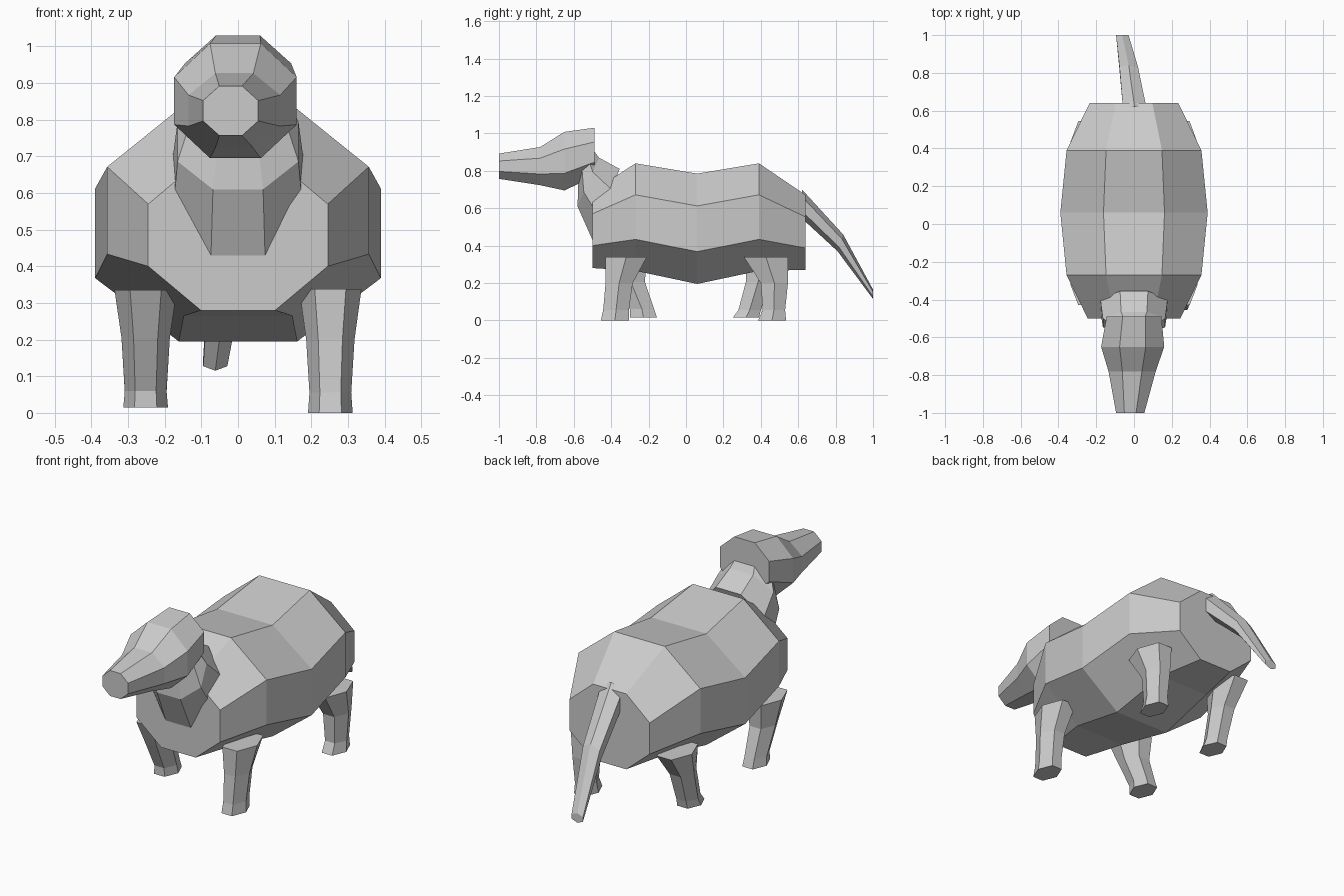
import bpy
import bmesh
from math import cos, sin, pi

if "Cube" in bpy.data.objects:
    bpy.data.objects.remove(bpy.data.objects["Cube"], do_unlink=True)

GREY = (0.6, 0.6, 0.6, 1)
grey = bpy.data.materials.new("plain grey")
grey.use_nodes = True
grey.diffuse_color = GREY
grey.node_tree.nodes["Principled BSDF"].inputs["Base Color"].default_value = GREY


def polygon(sides, phase):
    """Regular polygon scaled to reach -1..1 on both axes."""
    pts = [(cos(2 * pi * (k + phase) / sides), sin(2 * pi * (k + phase) / sides))
           for k in range(sides)]
    mx = max(p[0] for p in pts)
    my = max(p[1] for p in pts)
    return [(a / mx, b / my) for a, b in pts]


def loft(name, rings, sides=8, phase=0.5):
    """Skin rings of (x centre, half width, low (y, z), high (y, z)) and cap the ends."""
    bm = bmesh.new()
    loops = []
    for cx, half, (y0, z0), (y1, z1) in rings:
        loops.append([bm.verts.new((cx + half * a,
                                    y0 + (y1 - y0) * (b + 1) / 2,
                                    z0 + (z1 - z0) * (b + 1) / 2))
                      for a, b in polygon(sides, phase)])
    for lower, upper in zip(loops, loops[1:]):
        for i in range(sides):
            j = (i + 1) % sides
            bm.faces.new((lower[i], lower[j], upper[j], upper[i]))
    bm.faces.new(loops[0])
    bm.faces.new(loops[-1])
    bmesh.ops.recalc_face_normals(bm, faces=bm.faces)
    mesh = bpy.data.meshes.new(name)
    bm.to_mesh(mesh)
    bm.free()
    mesh.materials.append(grey)
    obj = bpy.data.objects.new(name, mesh)
    bpy.context.collection.objects.link(obj)
    return obj


def upright(cx, half, y, low, high):
    return (cx, half, (y, low), (y, high))


# Barrel body, slightly sagging in the middle
loft("body", [
    upright(0, 0.245, -0.50, 0.28, 0.69),
    upright(0, 0.357, -0.27, 0.265, 0.84),
    upright(0, 0.39, 0.06, 0.195, 0.785),
    upright(0, 0.357, 0.39, 0.265, 0.84),
    upright(0, 0.235, 0.64, 0.27, 0.67),
])

# Head tapering to a blunt snout
loft("head", [
    upright(-0.02, 0.075, -1.0, 0.757, 0.892),
    upright(-0.01, 0.125, -0.78, 0.723, 0.927),
    upright(-0.007, 0.167, -0.65, 0.695, 1.008),
    upright(0, 0.145, -0.49, 0.77, 1.03),
])

# Neck leaning forward from the chest
loft("neck", [
    (0, 0.125, (-0.575, 0.76), (-0.51, 0.93)),
    (0, 0.165, (-0.58, 0.61), (-0.465, 0.87)),
    (0, 0.178, (-0.50, 0.43), (-0.355, 0.81)),
])


def leg(name, side, foot_z, profile):
    """Six-sided leg; profile rows are (half width, z, front y, back y)."""
    loft(name, [(side * 0.252, half, (front, z + foot_z), (back, z + foot_z))
                for half, z, front, back in profile], 6, 0)


# Legs caught mid-stride
leg("front_left_leg", 1, 0, [(0.061, 0, -0.455, -0.305), (0.057, 0.055, -0.443, -0.305),
                             (0.066, 0.20, -0.43, -0.285), (0.085, 0.338, -0.43, -0.21)])
leg("front_right_leg", -1, 0.015, [(0.061, 0, -0.30, -0.155), (0.057, 0.045, -0.30, -0.17),
                                   (0.066, 0.19, -0.37, -0.22), (0.085, 0.32, -0.43, -0.21)])
leg("back_left_leg", 1, 0, [(0.061, 0, 0.385, 0.535), (0.057, 0.055, 0.41, 0.53),
                            (0.066, 0.20, 0.40, 0.545), (0.085, 0.338, 0.31, 0.545)])
leg("back_right_leg", -1, 0.015, [(0.061, 0, 0.25, 0.39), (0.057, 0.04, 0.28, 0.40),
                                  (0.066, 0.19, 0.32, 0.45), (0.085, 0.32, 0.32, 0.545)])

# Drooping tail swung to one side
loft("tail", [
    (0.003, 0.062, (0.62, 0.545), (0.62, 0.70)),
    (-0.028, 0.049, (0.81, 0.37), (0.84, 0.46)),
    (-0.062, 0.033, (1.0, 0.115), (1.0, 0.165)),
], 6, 0.5)
